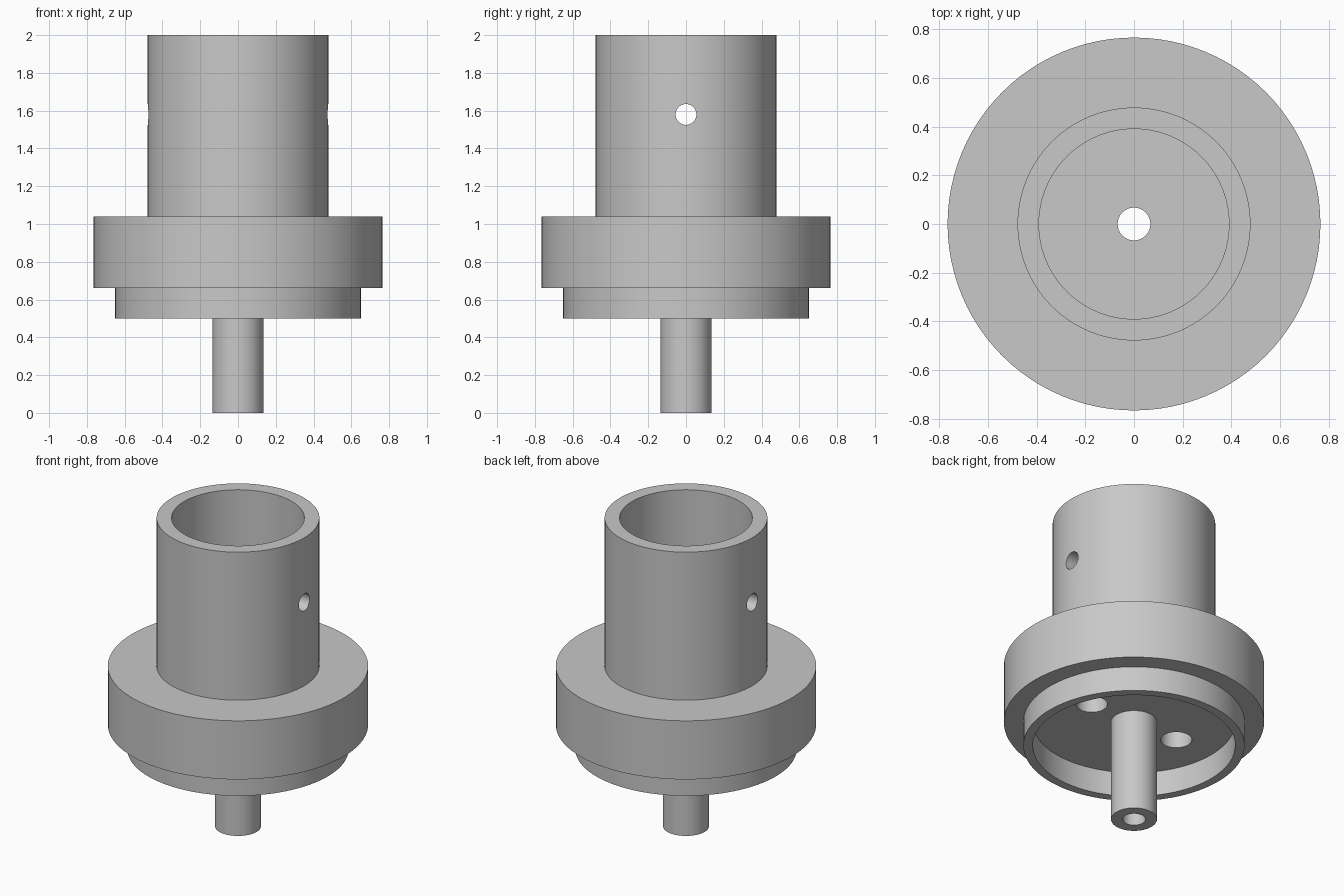
import bpy, bmesh, math
from mathutils import Matrix, Vector

cube = bpy.data.objects.get("Cube")
if cube:
    bpy.data.objects.remove(cube, do_unlink=True)

SEGMENTS = 96

# One plain grey material
grey = bpy.data.materials.new("machined_grey")
grey.use_nodes = True
colour = (0.58, 0.58, 0.58, 1)
grey.diffuse_color = colour
grey.node_tree.nodes["Principled BSDF"].inputs["Base Color"].default_value = colour


def make_object(name, bm):
    bmesh.ops.recalc_face_normals(bm, faces=bm.faces)
    mesh = bpy.data.meshes.new(name)
    bm.to_mesh(mesh)
    bm.free()
    mesh.materials.append(grey)
    obj = bpy.data.objects.new(name, mesh)
    bpy.context.collection.objects.link(obj)
    return obj


def lathe(name, profile):
    """Revolve a closed (radius, height) outline around z."""
    bm = bmesh.new()
    verts = [bm.verts.new((r, 0, z)) for r, z in profile]
    edges = [bm.edges.new((a, b)) for a, b in zip(verts, verts[1:] + verts[:1])]
    bmesh.ops.spin(bm, geom=verts + edges, cent=(0, 0, 0), axis=(0, 0, 1),
                   angle=math.tau, steps=SEGMENTS, use_duplicate=False)
    bmesh.ops.remove_doubles(bm, verts=bm.verts, dist=0.0001)
    return make_object(name, bm)


def drill(target, name, centre, radius, length, axis="Z"):
    """Cut a round hole, then discard the cutter."""
    turn = Matrix.Rotation(math.pi / 2, 4, "Y") if axis == "X" else Matrix()
    bm = bmesh.new()
    bmesh.ops.create_cone(bm, cap_ends=True, segments=48, radius1=radius,
                          radius2=radius, depth=length,
                          matrix=Matrix.Translation(Vector(centre)) @ turn)
    cutter = make_object(name, bm)
    cutter.hide_render = True
    mod = target.modifiers.new(name, "BOOLEAN")
    mod.operation = "DIFFERENCE"
    mod.solver = "EXACT"
    mod.object = cutter
    bpy.context.view_layer.objects.active = target
    bpy.ops.object.modifier_apply(modifier=mod.name)
    bpy.data.objects.remove(cutter, do_unlink=True)


# Heights and radii of the turned body
FLOOR, RIM, SHOULDER, TOP = 0.66, 0.5, 1.04, 2.0
BORE, STEM, RECESS, SPIGOT, FLANGE = 0.067, 0.135, 0.595, 0.65, 0.765
TUBE_IN, TUBE_OUT = 0.39, 0.478

housing = lathe("flanged_tube_housing", [
    (BORE, 0), (STEM, 0), (STEM, FLOOR),              # hollow stem
    (RECESS, FLOOR), (RECESS, RIM),                   # underside recess
    (SPIGOT, RIM), (SPIGOT, FLOOR),                   # locating rim
    (FLANGE, FLOOR), (FLANGE, SHOULDER),              # flange
    (TUBE_OUT, SHOULDER), (TUBE_OUT, TOP),            # tube outside
    (TUBE_IN, TOP), (TUBE_IN, SHOULDER),              # tube inside
    (BORE, SHOULDER),
])

# Cross pin hole through both tube walls
drill(housing, "pin_hole", (0, 0, 1.58), 0.055, 1.4, "X")

# Two blind holes in the recess floor
for side in (-1, 1):
    drill(housing, "blind_hole", (side * 0.324, 0, FLOOR), 0.092, 0.5)

# Smooth round walls, crisp rims
bpy.ops.object.select_all(action="DESELECT")
housing.select_set(True)
bpy.context.view_layer.objects.active = housing
bpy.ops.object.shade_smooth_by_angle(angle=math.radians(30))
